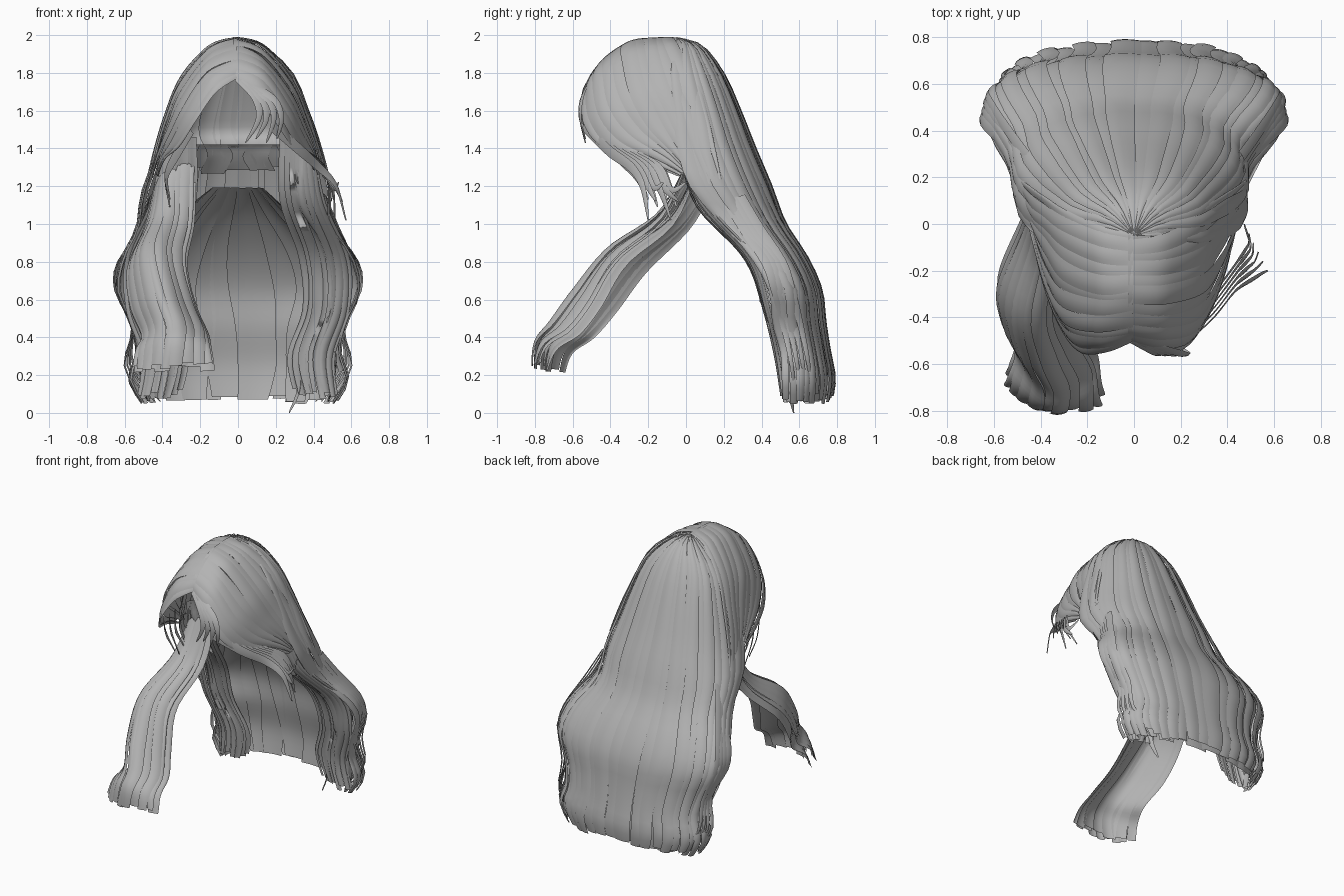
import bpy, bmesh, math, random
from mathutils import Vector

random.seed(4)
hair = bpy.data.materials.new("hair_grey")
hair.diffuse_color = (0.45, 0.45, 0.45, 1)


def spline(keys, t):
    """Catmull-Rom through evenly spaced keys of any dimension."""
    n = len(keys) - 1
    f = min(max(t, 0), 1) * n
    i = min(int(f), n - 1)
    f -= i
    a, b, c, d = (keys[min(max(i + k, 0), n)] for k in (-1, 0, 1, 2))
    return [0.5 * (2 * q + (r - p) * f + (2 * p - 5 * q + 4 * r - s) * f * f
                   + (3 * q - p - 3 * r + s) * f ** 3) for p, q, r, s in zip(a, b, c, d)]


def spow(v, e):
    return math.copysign(abs(v) ** e, v)


def rings(keys, spread, boxy=0.88):
    """Surface through open rings given as (z, half width, centre y, back y)."""
    def surf(u, t):
        z, w, yc, yb = spline(keys, t)
        a = math.radians(spread) * (2 * u - 1)
        x = w * spow(math.sin(a), boxy)
        if x < 0:  # fuller shoulder on one side
            x *= 1 + 0.1 * math.exp(-((z - 1.04) / 0.15) ** 2)
        return Vector((x, yc + (yb - yc) * spow(math.cos(a), boxy), z))
    return surf


def guides(paths, side=1, shift=(0, 0, 0), part=0):
    """Surface blended across several guide paths."""
    def surf(u, t):
        p = spline([spline(g, t) for g in paths], u)
        return Vector((side * p[0] + part * (1 - t), p[1], p[2])) + Vector(shift)
    return surf


def head_axis(p):
    k = min(max((1.4 - p.z) / 0.8, 0), 1)
    return Vector((0, -0.08 + 0.45 * k, min(p.z, 1.4)))


def lock_axis(p):
    return Vector((-0.36, 0.1, 0.1))


def finish(bm, name):
    me = bpy.data.meshes.new(name)
    bm.to_mesh(me)
    bm.free()
    ob = bpy.data.objects.new(name, me)
    bpy.context.collection.objects.link(ob)
    me.materials.append(hair)
    for f in me.polygons:
        f.use_smooth = True


def add_grid(bm, rows, outs):
    vs = [[bm.verts.new(p) for p in r] for r in rows]
    for j in range(len(vs) - 1):
        for i in range(len(vs[0]) - 1):
            f = bm.faces.new((vs[j][i], vs[j][i + 1], vs[j + 1][i + 1], vs[j + 1][i]))
            f.normal_update()
            if f.normal.dot(outs[j]) < 0:
                f.normal_flip()


def sheet(name, surf, count, axis=head_axis, lift=0.014, ragged=0.04, sway=0.16, steps=28, cols=5):
    """Lay overlapping bowed strips side by side over a surface."""
    bm = bmesh.new()
    for k in range(count):
        end = 1 - random.random() * ragged
        off = random.random() * lift + (k % 2) * lift * 0.4
        ph = random.random() * 6.28
        rows, outs = [], []
        for j in range(steps + 1):
            t = end * j / steps
            width = 1.35 - 0.3 * max(0, t - 0.8) / 0.2
            mid = k + 0.5 + sway * math.sin(ph + 7 * t)
            row = []
            for i in range(cols):
                c = i / (cols - 1) - 0.5
                u = min(max((mid + c * width) / count, 0), 1)
                p = surf(u, t)
                e = 0.01
                n = (surf(u + e, t) - surf(u - e, t)).cross(surf(u, min(t + e, 1)) - surf(u, max(t - e, 0)))
                n = n.normalized() if n.length > 1e-9 else Vector((0, 0, 1))
                if n.dot(p - axis(p)) < 0:
                    n = -n
                row.append(p + n * (off + 0.006 * (1 - 4 * c * c)) * min(1, 0.2 + 4 * t))
            rows.append(row)
            outs.append(n)
        add_grid(bm, rows, outs)
    finish(bm, name)


def wisps(name, paths, width, axis=head_axis, steps=18):
    """Loose tapered ribbons along paths."""
    bm = bmesh.new()
    for path in paths:
        rows, outs = [], []
        for j in range(steps + 1):
            t = j / steps
            p = Vector(spline(path, t))
            d = Vector(spline(path, min(t + 0.02, 1))) - Vector(spline(path, max(t - 0.02, 0)))
            out = (p - axis(p)).normalized()
            s = d.cross(out).normalized() * width * (0.12 + 0.88 * (1 - t ** 2.5)) / 2
            rows.append([p - s, p + out * 0.006, p + s])
            outs.append(out)
        add_grid(bm, rows, outs)
    finish(bm, name)


# long back hair falling from the crown
back = [(1.985, 0.0, -0.05, -0.05), (1.94, 0.12, -0.03, 0.08), (1.8, 0.27, -0.03, 0.185),
        (1.6, 0.355, 0.0, 0.275), (1.4, 0.42, 0.03, 0.355), (1.2, 0.475, 0.1, 0.44),
        (1.0, 0.48, 0.25, 0.515), (0.82, 0.6, 0.4, 0.63), (0.65, 0.635, 0.49, 0.705),
        (0.48, 0.565, 0.51, 0.725), (0.32, 0.53, 0.55, 0.75), (0.18, 0.57, 0.56, 0.775),
        (0.05, 0.5, 0.56, 0.755)]
sheet("back_hair", rings(back, 101), 24)

# second layer fanning out from the nape and merging with the back
nape = [(1.19, 0.13, 0.12, 0.2), (1.05, 0.27, 0.2, 0.38), (0.85, 0.46, 0.36, 0.555),
        (0.65, 0.55, 0.46, 0.665), (0.45, 0.5, 0.49, 0.695), (0.25, 0.51, 0.54, 0.735),
        (0.06, 0.47, 0.55, 0.725)]
sheet("nape_hair", rings(nape, 95), 12)

# inner scalp layer and short panels under it
scalp = [(1.95, 0.02, -0.05, 0.0), (1.88, 0.15, -0.05, 0.1), (1.74, 0.25, -0.04, 0.18),
         (1.57, 0.33, -0.02, 0.255), (1.47, 0.35, 0.0, 0.28), (1.41, 0.34, 0.0, 0.21)]
sheet("scalp_layer", rings(scalp, 88), 12, ragged=0.02, lift=0.006, steps=14)
panel = [(1.42, 0.27, 0.0, 0.2), (1.34, 0.28, 0.03, 0.25), (1.25, 0.3, 0.06, 0.32)]
sheet("nape_panels", rings(panel, 75), 7, ragged=0.3, lift=0.006, steps=8)

# swept front hair, parted in the middle
front = [
    [(-0.012, -0.50, 1.77), (0.10, -0.54, 1.69), (0.205, -0.545, 1.54), (0.29, -0.45, 1.41), (0.37, -0.26, 1.34), (0.41, -0.04, 1.26)],
    [(-0.012, -0.45, 1.86), (0.14, -0.46, 1.79), (0.27, -0.42, 1.61), (0.345, -0.30, 1.46), (0.40, -0.12, 1.35), (0.43, 0.01, 1.26)],
    [(-0.012, -0.30, 1.965), (0.13, -0.31, 1.9), (0.285, -0.26, 1.71), (0.36, -0.16, 1.53), (0.41, -0.05, 1.38), (0.44, 0.05, 1.24)],
    [(-0.012, -0.15, 1.985), (0.135, -0.14, 1.93), (0.285, -0.08, 1.76), (0.37, 0.0, 1.56), (0.425, 0.05, 1.38), (0.465, 0.12, 1.2)],
    [(-0.012, -0.04, 1.985), (0.12, -0.01, 1.935), (0.275, 0.06, 1.78), (0.37, 0.12, 1.56), (0.43, 0.16, 1.38), (0.485, 0.2, 1.18)]]
# inner strands hanging beside the face into the back hair
inner = [
    [(0.22, -0.04, 1.46), (0.22, 0.07, 1.12), (0.32, 0.33, 0.82), (0.34, 0.43, 0.55), (0.26, 0.5, 0.3), (0.3, 0.54, 0.08)],
    [(0.34, -0.04, 1.44), (0.36, 0.06, 1.12), (0.47, 0.32, 0.82), (0.48, 0.42, 0.55), (0.4, 0.48, 0.3), (0.43, 0.51, 0.07)],
    [(0.41, 0.0, 1.4), (0.46, 0.12, 1.12), (0.59, 0.38, 0.82), (0.59, 0.46, 0.55), (0.51, 0.52, 0.3), (0.53, 0.56, 0.07)]]
for side, label in ((-1, "left"), (1, "right")):
    sheet(label + "_front_hair", guides(front, side, part=-0.015), 11, ragged=0.1)
    sheet(label + "_inner_strands", guides(inner, side), 8, ragged=0.06)

# long lock brought forward over one shoulder, in two layers
lock = [
    [(-0.44, 0.10, 1.22), (-0.49, -0.03, 0.99), (-0.585, -0.26, 0.76), (-0.57, -0.41, 0.56), (-0.51, -0.54, 0.41), (-0.54, -0.65, 0.33), (-0.56, -0.69, 0.22)],
    [(-0.38, 0.0, 1.28), (-0.40, -0.14, 1.04), (-0.46, -0.40, 0.86), (-0.42, -0.59, 0.64), (-0.36, -0.71, 0.47), (-0.36, -0.78, 0.37), (-0.38, -0.79, 0.23)],
    [(-0.23, 0.04, 1.40), (-0.24, -0.10, 1.03), (-0.28, -0.36, 0.80), (-0.23, -0.50, 0.57), (-0.17, -0.61, 0.43), (-0.15, -0.73, 0.35), (-0.13, -0.78, 0.24)]]
sheet("shoulder_lock", guides(lock), 9, lock_axis, ragged=0.05)
sheet("shoulder_lock_under", guides(lock, 1, (0.01, 0.055, -0.02)), 6, lock_axis, ragged=0.06)

# loose strands flying off the right cheek
flying = []
for k in range(6):
    a = k / 5
    flying.append([(0.18 + 0.06 * a, -0.54 + 0.1 * a, 1.52), (0.33, -0.41 + 0.1 * a, 1.39),
                   (0.43 + 0.02 * a, -0.29 + 0.14 * a, 1.30), (0.52 - 0.03 * a, -0.23 + 0.15 * a, 1.2 - 0.02 * a),
                   (0.57 - 0.1 * a, -0.2 + 0.2 * a, 1.02 + 0.1 * (k % 3))])
wisps("cheek_wisps", flying, 0.06)

# short curved pieces at the other temple
temple = [[(-0.25, -0.48 + 0.06 * k, 1.5), (-0.33, -0.36 + 0.06 * k, 1.36),
           (-0.38, -0.26 + 0.05 * k, 1.25), (-0.36, -0.2 + 0.05 * k, 1.13 - 0.04 * (k % 2))] for k in range(4)]
wisps("temple_wisps", temple, 0.06)

# fringe tips across the forehead
fringe = [[(0.0, -0.5, 1.77), (0.09 + 0.03 * k, -0.55, 1.67), (0.11 + 0.04 * k, -0.56, 1.56),
           (0.04 + 0.055 * k, -0.53, 1.43 + 0.02 * (k % 2))] for k in range(4)]
wisps("fringe_tips", fringe, 0.045)

# stray strands outside the back hair
stray = []
for side in (-1, 1):
    for k in range(4):
        g = 0.03 * k
        stray.append([(side * 0.46, 0.2 + g, 1.15), (side * (0.51 + g / 4), 0.3 + g, 0.98),
                      (side * (0.635 - g / 4), 0.42 + g, 0.8), (side * (0.65 - g / 4), 0.47 + g, 0.65),
                      (side * 0.56, 0.52 + g, 0.45), (side * (0.6 - g / 2), 0.56 + g, 0.25),
                      (side * (0.5 - g), 0.58 + g, 0.06)])
stray.append([(0.4, 0.5, 0.5), (0.33, 0.53, 0.3), (0.32, 0.55, 0.12), (0.27, 0.57, 0.0)])
wisps("stray_strands", stray, 0.05)
